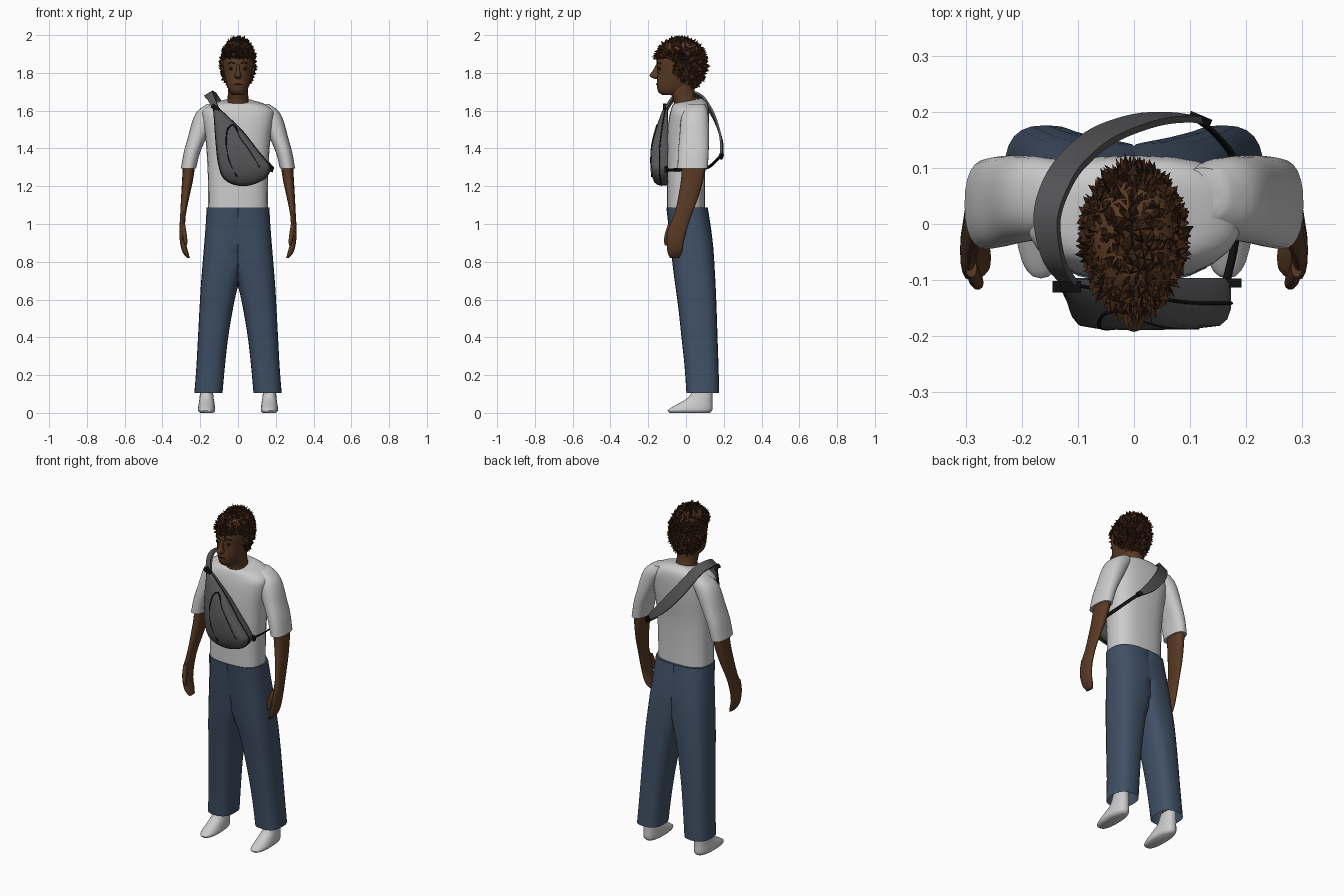
import bpy, bmesh, math, random
from mathutils import Vector

if "Cube" in bpy.data.objects:
    bpy.data.objects.remove(bpy.data.objects["Cube"])

random.seed(4)


def material(name, rgb):
    m = bpy.data.materials.new(name)
    m.diffuse_color = (*rgb, 1)
    m.use_nodes = True
    m.node_tree.nodes["Principled BSDF"].inputs["Base Color"].default_value = m.diffuse_color
    return m


SKIN = material("skin", (.10, .042, .017))
HAIR = material("hair", (.045, .017, .007))
DENIM = material("denim", (.05, .08, .13))
CANVAS = material("canvas", (.09, .09, .095))
BLACK = material("black", (.006, .006, .006))


def finish(name, bm, mat=None, smooth=True, mirror=False, angle=50):
    bmesh.ops.recalc_face_normals(bm, faces=bm.faces)
    me = bpy.data.meshes.new(name)
    bm.to_mesh(me)
    bm.free()
    if smooth:
        me.shade_smooth()
        me.set_sharp_from_angle(angle=math.radians(angle))
    ob = bpy.data.objects.new(name, me)
    bpy.context.collection.objects.link(ob)
    if mat:
        me.materials.append(mat)
    if mirror:
        ob.modifiers.new("mirror", 'MIRROR')
    return ob


def spline(rows, steps):
    """Catmull-Rom interpolation through rows of numbers."""
    out = []
    for i in range(len(rows) - 1):
        a, b, c, d = (rows[max(0, min(len(rows) - 1, i + k))] for k in (-1, 0, 1, 2))
        for s in range(steps):
            t = s / steps
            out.append([.5 * (2*q + (r-p)*t + (2*p-5*q+4*r-w)*t*t + (3*q-p-3*r+w)*t**3)
                        for p, q, r, w in zip(a, b, c, d)])
    return out + [list(rows[-1])]


def bridge(bm, rings, closed=True, caps=(True, True)):
    n = len(rings[0])
    for a, b in zip(rings, rings[1:]):
        for i in range(n):
            j = (i + 1) % n
            bm.faces.new((a[i], a[j], b[j], b[i]))
    if caps[0]:
        bm.faces.new(rings[0])
    if caps[1]:
        bm.faces.new(rings[-1])


def loft(name, rows, mat=None, power=.9, n=24, steps=3, mirror=False, caps=(True, True),
         clamp=False, tilt=0, angle=50):
    """Skin over horizontal rings given as (z, x0, x1, y0, y1)."""
    bm = bmesh.new()
    rings = []
    data = spline(rows, steps)
    for k, (z, x0, x1, y0, y1) in enumerate(data):
        ring = []
        for i in range(n):
            a = 2 * math.pi * i / n
            c, s = math.cos(a), math.sin(a)
            x = (x0+x1)/2 + (x1-x0)/2 * math.copysign(abs(c)**power, c)
            dy = (y1-y0)/2 * math.copysign(abs(s)**power, s)
            if clamp:
                x = max(x, 0)
            ring.append(bm.verts.new((x, (y0+y1)/2 + dy, z + tilt*dy*(k/len(data))**6)))
        rings.append(ring)
    bridge(bm, rings, caps=caps)
    return finish(name, bm, mat, mirror=mirror, angle=angle)


def ribbon(name, rows, thick, mat):
    """Flat strap along points (x, y, z, width), facing away from the chest centre."""
    bm = bmesh.new()
    data = spline(rows, 5)
    pts = [Vector(r[:3]) for r in data]
    rings = []
    for i, p in enumerate(pts):
        t = (pts[min(i+1, len(pts)-1)] - pts[max(i-1, 0)]).normalized()
        out = p - Vector((.01, .01, 1.42))
        out = (out - t * out.dot(t)).normalized()
        w = t.cross(out) * data[i][3] / 2
        h = out * thick / 2
        rings.append([bm.verts.new(q) for q in (p-w-h, p+w-h, p+w+h, p-w+h)])
    bridge(bm, rings)
    return finish(name, bm, mat)


def tube(name, points, radius, mat, mirror=False):
    cu = bpy.data.curves.new(name, 'CURVE')
    cu.dimensions = '3D'
    cu.bevel_depth = radius
    cu.bevel_resolution = 1
    cu.use_fill_caps = True
    sp = cu.splines.new('POLY')
    data = spline(points, 4)
    sp.points.add(len(data) - 1)
    for q, p in zip(sp.points, data):
        q.co = (*p, 1)
    cu.materials.append(mat)
    ob = bpy.data.objects.new(name, cu)
    bpy.context.collection.objects.link(ob)
    if mirror:
        ob.modifiers.new("mirror", 'MIRROR')


def ball(name, loc, size, mat, mirror=False):
    bm = bmesh.new()
    bmesh.ops.create_uvsphere(bm, u_segments=12, v_segments=8, radius=1)
    for v in bm.verts:
        v.co = Vector(loc) + Vector(c * s for c, s in zip(v.co, size))
    finish(name, bm, mat, mirror=mirror)


def box(name, loc, size, angle, mat):
    bm = bmesh.new()
    bmesh.ops.create_cube(bm, size=1)
    ob = finish(name, bm, mat, smooth=False)
    ob.location, ob.scale, ob.rotation_euler = loc, size, angle


# Shirt body and sleeves
loft("shirt", [(1.075, -.158, .158, -.1, .1), (1.2, -.158, .158, -.1, .1), (1.35, -.164, .164, -.1, .105),
               (1.46, -.173, .173, -.1, .117), (1.55, -.188, .188, -.092, .122), (1.60, -.188, .188, -.082, .121),
               (1.635, -.14, .14, -.072, .112), (1.652, -.07, .07, -.062, .085)], power=.75, tilt=.25)
loft("sleeves", [(1.295, .222, .302, -.045, .115), (1.38, .2, .287, -.042, .12), (1.46, .165, .265, -.035, .122),
                 (1.55, .12, .24, -.028, .121), (1.60, .09, .212, -.015, .115), (1.635, .08, .165, .01, .1)],
     power=.85, mirror=True)

# Arms with hands, and thumbs
loft("arms", [(1.34, .225, .29, -.025, .108), (1.25, .235, .295, -.025, .095), (1.15, .256, .301, -.04, .068),
              (1.05, .276, .306, -.062, .03), (.97, .28, .31, -.095, .005), (.90, .276, .307, -.1, -.012),
              (.85, .263, .293, -.098, -.02), (.82, .255, .27, -.085, -.035)], SKIN, n=16, mirror=True)
loft("thumbs", [(1.0, .28, .3, -.095, -.06), (.95, .272, .295, -.112, -.08), (.91, .268, .288, -.117, -.092),
                (.885, .27, .28, -.112, -.1)], SKIN, n=10, mirror=True)

# Trousers: one leg clamped at the centre plane, then mirrored
loft("trousers", [(1.088, -.166, .166, -.104, .115), (.98, -.13, .172, -.092, .132), (.87, -.08, .181, -.08, .145),
                  (.76, -.035, .19, -.068, .152), (.67, .0, .197, -.056, .157), (.55, .027, .204, -.04, .162),
                  (.4, .052, .212, -.024, .167), (.25, .069, .22, -.008, .172), (.105, .082, .231, .002, .176)],
     DENIM, power=.75, mirror=True, clamp=True, caps=(True, False))

# Feet and ankles
loft("feet", [(0, .13, .2, -.085, .125), (.012, .121, .211, -.097, .138), (.03, .122, .211, -.075, .141),
              (.055, .125, .207, -.03, .14), (.085, .13, .203, .015, .14), (.135, .134, .2, .04, .138)],
     power=.85, mirror=True)
loft("ankles", [(.12, .138, .196, .045, .134), (.2, .14, .194, .05, .13)], SKIN, n=12, steps=1, mirror=True)

# Neck, head, nose and facial features
loft("neck", [(1.58, -.065, .065, -.06, .075), (1.65, -.056, .056, -.065, .055), (1.70, -.054, .054, -.085, .045),
              (1.76, -.055, .055, -.09, .05)], SKIN)
loft("head", [(1.683, -.028, .028, -.125, -.03), (1.70, -.045, .045, -.147, 0), (1.74, -.061, .061, -.155, .04),
              (1.80, -.075, .075, -.151, .08), (1.87, -.082, .082, -.155, .09), (1.94, -.07, .07, -.13, .07),
              (1.97, -.04, .04, -.09, .03)], SKIN)
loft("nose", [(1.768, -.01, .01, -.165, -.14), (1.778, -.019, .019, -.187, -.14), (1.79, -.017, .017, -.192, -.14),
              (1.81, -.01, .01, -.177, -.14), (1.845, -.008, .008, -.158, -.14)], SKIN, n=12)
ball("eyes", (.034, -.139, 1.823), (.014, .008, .009), BLACK, True)
tube("eyebrows", [(.016, -.152, 1.848), (.033, -.147, 1.856), (.052, -.132, 1.848)], .004, HAIR, True)
tube("mouth", [(-.022, -.149, 1.738), (0, -.156, 1.74), (.022, -.149, 1.738)], .0035, HAIR)

# Curly hair: jittered, spiky ellipsoid pushed inward where the face shows
bm = bmesh.new()
bmesh.ops.create_icosphere(bm, subdivisions=4, radius=1)
poked = bmesh.ops.poke(bm, faces=bm.faces)
tips = set(poked["verts"])
for v in bm.verts:
    d = v.co.normalized()
    k = random.uniform(1.02, 1.13) if v in tips else random.uniform(.92, 1.0)
    p = Vector((d.x * .092, d.y * .137, d.z * (.136 if d.z > 0 else .15))) * k
    p += Vector((random.uniform(-.006, .006) for _ in range(3)))
    p += Vector((0, -.03, 1.85))
    if p.z < 1.872 and p.y < -.075 + max(0, 1.80 - p.z) * .9:
        p = Vector((0, -.03, 1.85)) + (p - Vector((0, -.03, 1.85))) * .68
    p.z = min(p.z, 2.0)
    v.co = p
finish("hair", bm, HAIR, smooth=False)

# Sling bag: teardrop outline, puffed out towards the front
outline = [(-.13, 1.625), (-.095, 1.605), (-.035, 1.55), (.03, 1.485), (.1, 1.395), (.165, 1.315), (.17, 1.285),
           (.145, 1.245), (.095, 1.217), (.03, 1.203), (-.035, 1.215), (-.08, 1.25), (-.103, 1.32), (-.115, 1.42),
           (-.123, 1.53)]
shape = spline(outline + outline[:1], 2)[:-1]


def bag_y(z, d):
    depth = .09 - .07 * max(0, (z - 1.38) / .25) ** 1.4 - .022 * max(0, (1.3 - z) / .1) ** 2
    return -.096 - d * depth


bm = bmesh.new()
rings = []
for s, d in ((.95, 0), (1, .1), (1, .6), (.96, .82), (.88, .95), (.55, 1.02), (.2, 1.03)):
    ring = []
    for x, z in shape:
        z = 1.35 + (z - 1.35) * s
        ring.append(bm.verts.new((.005 + (x - .005) * s, bag_y(z, d), z)))
    rings.append(ring)
bridge(bm, rings)
finish("sling_bag", bm, CANVAS)

# Bag seams and zip
for name, pts, r in (
        ("pocket_zip", [(.0, 1.49), (-.025, 1.525), (-.055, 1.5), (-.062, 1.42), (-.045, 1.33), (-.005, 1.25)], .004),
        ("pocket_seam", [(-.01, 1.515), (.01, 1.46), (.06, 1.39), (.115, 1.3)], .002)):
    tube(name, [(x, bag_y(z, 1.0), z) for x, z in pts], r, BLACK)
tube("bag_piping", [(.005 + (x-.005)*1.003, bag_y(z, .5), z) for x, z in outline + outline[:1]], .003, BLACK)

# Shoulder strap, webbing and buckles
ribbon("shoulder_strap", [(-.112, -.108, 1.60, .03), (-.142, -.065, 1.665, .04), (-.155, .01, 1.688, .05),
                          (-.135, .075, 1.672, .056), (-.1, .122, 1.615, .062), (-.05, .16, 1.54, .066),
                          (.02, .185, 1.455, .06), (.08, .19, 1.395, .042), (.12, .185, 1.36, .022)], .012, CANVAS)
ribbon("webbing", [(.11, .187, 1.368, .018), (.145, .16, 1.335, .018), (.178, .115, 1.3, .018),
                   (.182, .05, 1.292, .018), (.18, -.03, 1.288, .018), (.165, -.1, 1.285, .018)], .005, BLACK)
box("back_buckle", (.118, .187, 1.362), (.032, .014, .026), (0, .7, -.4), BLACK)
box("side_buckle", (.173, -.105, 1.29), (.03, .016, .026), (0, .3, 0), BLACK)
box("top_buckle", (-.12, -.112, 1.615), (.045, .02, .024), (0, .6, 0), BLACK)
